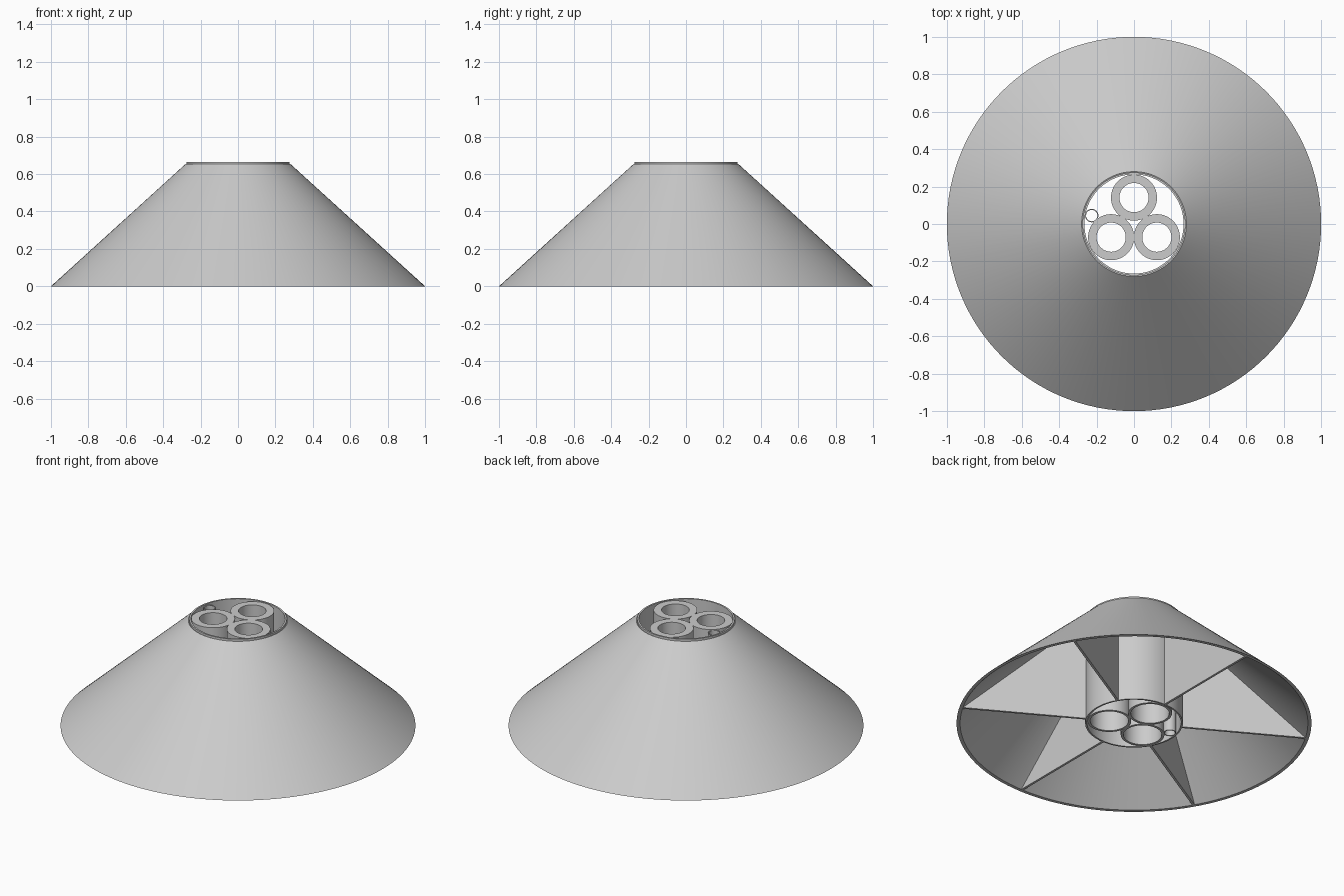
import bpy, bmesh, math
from mathutils import Matrix

old = bpy.data.objects.get("Cube")
if old:
    bpy.data.objects.remove(old, do_unlink=True)

GREY = (0.6, 0.6, 0.6, 1)
grey = bpy.data.materials.new("light_grey")
grey.use_nodes = True
grey.diffuse_color = GREY
grey.node_tree.nodes["Principled BSDF"].inputs["Base Color"].default_value = GREY

HEIGHT = 0.665


def finish(name, bm, smooth):
    bmesh.ops.recalc_face_normals(bm, faces=bm.faces)
    mesh = bpy.data.meshes.new(name)
    bm.to_mesh(mesh)
    bm.free()
    mesh.materials.append(grey)
    obj = bpy.data.objects.new(name, mesh)
    bpy.context.collection.objects.link(obj)
    if smooth:
        bpy.ops.object.select_all(action='DESELECT')
        obj.select_set(True)
        bpy.context.view_layer.objects.active = obj
        bpy.ops.object.shade_smooth_by_angle(angle=math.radians(30))
    return obj


def revolve(name, profile, segments, x=0, y=0):
    """Turn a closed (radius, z) profile around a vertical axis at x, y."""
    bm = bmesh.new()
    verts = [bm.verts.new((r, 0, z)) for r, z in profile]
    edges = [bm.edges.new((v, verts[i - 1])) for i, v in enumerate(verts)]
    bmesh.ops.spin(bm, geom=verts + edges, cent=(0, 0, 0), axis=(0, 0, 1),
                   angle=math.tau, steps=segments)
    bmesh.ops.remove_doubles(bm, verts=bm.verts, dist=0.0001)
    bmesh.ops.translate(bm, verts=bm.verts, vec=(x, y, 0))
    return finish(name, bm, True)


def tube(name, outer, inner, top, segments, x=0, y=0):
    return revolve(name, [(outer, 0), (outer, top), (inner, top), (inner, 0)],
                   segments, x, y)


# Thin conical shell and the central housing with its collar
revolve("cone_shell", [(1, 0), (0.28, 0.654), (0.268, 0.648), (0.98, 0)], 128)
tube("central_housing", 0.275, 0.265, HEIGHT, 96)

# Three pipes, each with a narrower mouth at the top
for i in range(3):
    a = math.radians(90 + 120 * i)
    revolve(f"pipe_{i + 1}",
            [(0.123, 0), (0.123, 0.66), (0.078, 0.66),
             (0.078, 0.58), (0.108, 0.57), (0.108, 0)],
            64, 0.141 * math.cos(a), 0.141 * math.sin(a))

# Small side conduit
tube("small_conduit", 0.036, 0.03, 0.655, 32, -0.226, 0.045)

# Six triangular ribs joining the housing to the shell
THICK = 0.014
for i in range(6):
    bm = bmesh.new()
    face = bm.faces.new([bm.verts.new((r, -THICK / 2, z)) for r, z in
                         ((0.27, 0), (0.985, 0), (0.27, 0.65))])
    new = bmesh.ops.extrude_face_region(bm, geom=[face])["geom"]
    bmesh.ops.translate(bm, vec=(0, THICK, 0),
                        verts=[g for g in new if isinstance(g, bmesh.types.BMVert)])
    bm.transform(Matrix.Rotation(math.radians(30 + 60 * i), 4, 'Z'))
    finish(f"rib_{i + 1}", bm, False)
